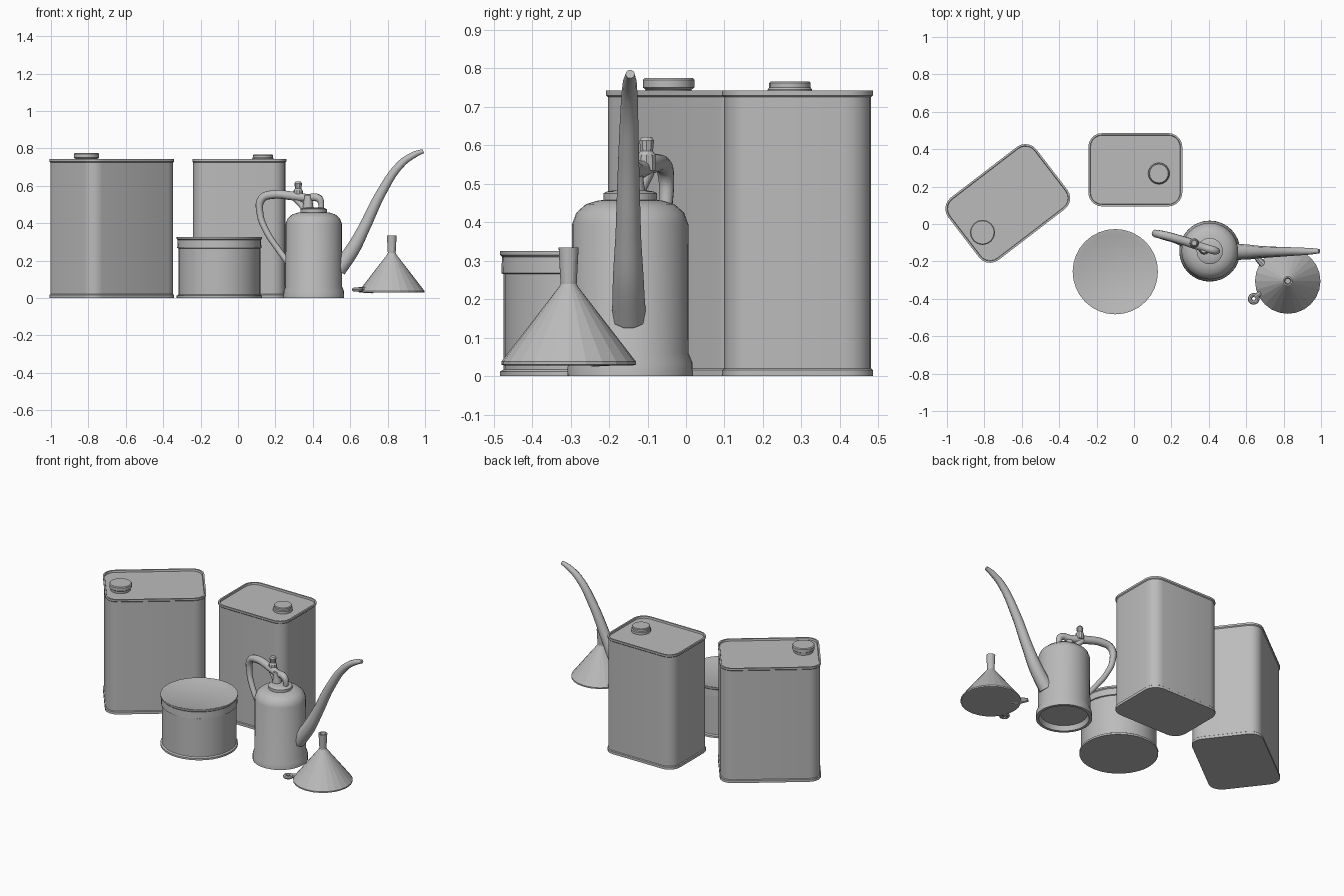
import bpy, bmesh
from math import sin, cos, pi, radians
from mathutils import Vector

if "Cube" in bpy.data.objects:
    bpy.data.objects.remove(bpy.data.objects["Cube"])

grey = bpy.data.materials.new("plain_grey_metal")
grey.use_nodes = True
tone = (0.5, 0.5, 0.5, 1)
grey.diffuse_color = tone
grey.node_tree.nodes["Principled BSDF"].inputs["Base Color"].default_value = tone


def shade(obj, angle):
    bpy.ops.object.select_all(action="DESELECT")
    obj.select_set(True)
    bpy.context.view_layer.objects.active = obj
    if angle:
        bpy.ops.object.shade_smooth_by_angle(angle=radians(angle))


def finish(name, bm, loc, turn=0, angle=30):
    bmesh.ops.recalc_face_normals(bm, faces=bm.faces)
    mesh = bpy.data.meshes.new(name)
    bm.to_mesh(mesh)
    bm.free()
    mesh.materials.append(grey)
    obj = bpy.data.objects.new(name, mesh)
    bpy.context.collection.objects.link(obj)
    obj.location = loc
    obj.rotation_euler.z = radians(turn)
    shade(obj, angle)
    return obj


def loft(name, rings, loc, turn=0, angle=30):
    """Skin a stack of equal rings and close both ends."""
    bm = bmesh.new()
    loops = [[bm.verts.new(p) for p in ring] for ring in rings]
    n = len(loops[0])
    for a, b in zip(loops, loops[1:]):
        for i in range(n):
            j = (i + 1) % n
            bm.faces.new((a[i], a[j], b[j], b[i]))
    bm.faces.new(loops[0][::-1])
    bm.faces.new(loops[-1])
    return finish(name, bm, loc, turn, angle)


def lathe(name, profile, loc, sides=32, angle=30):
    rings = [[(r * cos(2 * pi * i / sides), r * sin(2 * pi * i / sides), z)
              for i in range(sides)] for r, z in profile]
    return loft(name, rings, loc, 0, angle)


def rounded(length, width, radius, inset, z, steps=5):
    """Rounded rectangle outline, shrunk by inset."""
    ring = []
    for k, (sx, sy) in enumerate(((1, 1), (-1, 1), (-1, -1), (1, -1))):
        cx, cy = sx * (length / 2 - radius), sy * (width / 2 - radius)
        for s in range(steps + 1):
            a = (k + s / steps) * pi / 2
            r = radius - inset
            ring.append((cx + r * cos(a), cy + r * sin(a), z))
    return ring


def tube(name, points, sides=3, closed=False):
    """Smooth round bar through (x, y, z, radius) points."""
    data = bpy.data.curves.new(name, "CURVE")
    data.dimensions = "3D"
    data.bevel_depth = 1
    data.bevel_resolution = sides
    data.resolution_u = 5
    data.use_fill_caps = True
    spline = data.splines.new("BEZIER")
    spline.bezier_points.add(len(points) - 1)
    spline.use_cyclic_u = closed
    for bp, (x, y, z, r) in zip(spline.bezier_points, points):
        bp.co = (x, y, z)
        bp.radius = r
        bp.handle_left_type = bp.handle_right_type = "AUTO"
    data.materials.append(grey)
    obj = bpy.data.objects.new(name, data)
    bpy.context.collection.objects.link(obj)
    shade(obj, 0)
    bpy.ops.object.convert(target="MESH")
    shade(bpy.context.object, 40)


# Two rectangular cans: flanged base, straight walls, rimmed sunken top
def can(name, length, width, loc, turn):
    levels = ((0.0, 0.0), (0.0, 0.016), (0.005, 0.02), (0.005, 0.725),
              (0.0, 0.73), (0.0, 0.742), (0.01, 0.742), (0.012, 0.73))
    loft(name, [rounded(length, width, 0.075, i, z) for i, z in levels], loc, turn)


can("left_can", 0.595, 0.42, (-0.675, 0.11, 0), 37.5)
can("back_can", 0.503, 0.392, (0.007, 0.29, 0), 0)
lathe("left_can_cap", ((0.058, 0.725), (0.06, 0.745), (0.067, 0.75), (0.067, 0.77),
                       (0.062, 0.775)), (-0.81, -0.045, 0), 16)
lathe("back_can_cap", ((0.058, 0.725), (0.058, 0.745), (0.054, 0.75), (0.054, 0.762),
                       (0.05, 0.766)), (0.133, 0.27, 0), 16)

# Round tin with a fitted lid
tin = (-0.1, -0.255, 0)
lathe("round_tin", ((0.228, 0), (0.228, 0.012), (0.219, 0.018), (0.219, 0.28)), tin)
lathe("tin_lid", ((0.219, 0.265), (0.225, 0.268), (0.223, 0.31), (0.228, 0.315),
                  (0.228, 0.325), (0.218, 0.325), (0.195, 0.316)), tin)

# Oil can body with hollow foot, domed shoulder and neck
oil = Vector((0.405, -0.145, 0))
lathe("oil_can_body", ((0.135, 0.03), (0.145, 0), (0.163, 0), (0.162, 0.035),
                       (0.152, 0.06), (0.151, 0.395), (0.14, 0.425), (0.115, 0.447),
                       (0.085, 0.456), (0.07, 0.458), (0.07, 0.475), (0.06, 0.48),
                       (0.035, 0.484)), oil)
lathe("pump_stem", ((0.03, 0.47), (0.026, 0.5), (0.02, 0.55)), oil + Vector((-0.03, 0.01, 0)), 12)

# Long curved spout
tube("spout", ((0.535, -0.148, 0.15, 0.044), (0.61, -0.15, 0.255, 0.04),
               (0.672, -0.15, 0.37, 0.033), (0.77, -0.149, 0.57, 0.027),
               (0.87, -0.147, 0.715, 0.022), (0.94, -0.146, 0.765, 0.018),
               (0.99, -0.145, 0.785, 0.012)))

# Handle grip, drop bar, pump lever and knob
tube("handle", ((0.275, -0.11, 0.18, 0.017), (0.215, -0.085, 0.26, 0.016),
                (0.15, -0.065, 0.36, 0.017), (0.118, -0.052, 0.45, 0.018),
                (0.127, -0.053, 0.53, 0.022), (0.18, -0.065, 0.552, 0.023),
                (0.3, -0.1, 0.545, 0.024)))
tube("pump_lever", ((0.29, -0.098, 0.545, 0.024), (0.37, -0.125, 0.535, 0.022),
                    (0.43, -0.142, 0.533, 0.021), (0.445, -0.145, 0.5, 0.016),
                    (0.44, -0.145, 0.47, 0.014)))
tube("handle_brace", ((0.31, -0.1, 0.53, 0.018), (0.34, -0.115, 0.495, 0.016),
                      (0.365, -0.13, 0.46, 0.018)))
lathe("knob", ((0.026, 0.535), (0.024, 0.575), (0.017, 0.585), (0.02, 0.612),
               (0.014, 0.622)), (0.322, -0.102, 0), 10)

# Upturned faceted funnel with a tab and a hanging loop
funnel = (0.822, -0.305, 0)
lathe("funnel", ((0.166, 0.028), (0.175, 0.03), (0.175, 0.038), (0.025, 0.232),
                 (0.021, 0.24), (0.026, 0.335), (0.018, 0.335), (0.014, 0.31)),
      funnel, 24, 0)
tube("funnel_tab", ((0.72, -0.245, 0.045, 0.02), (0.675, -0.2, 0.045, 0.018),
                    (0.65, -0.175, 0.045, 0.011)), 2)
tube("loop_arm", ((0.705, -0.36, 0.045, 0.018), (0.67, -0.375, 0.045, 0.014),
                  (0.645, -0.392, 0.045, 0.013)), 2)
tube("hanging_loop", [(0.64 + 0.02 * cos(a * pi / 3), -0.4 + 0.02 * sin(a * pi / 3), 0.045, 0.011)
                      for a in range(6)], 2, True)
